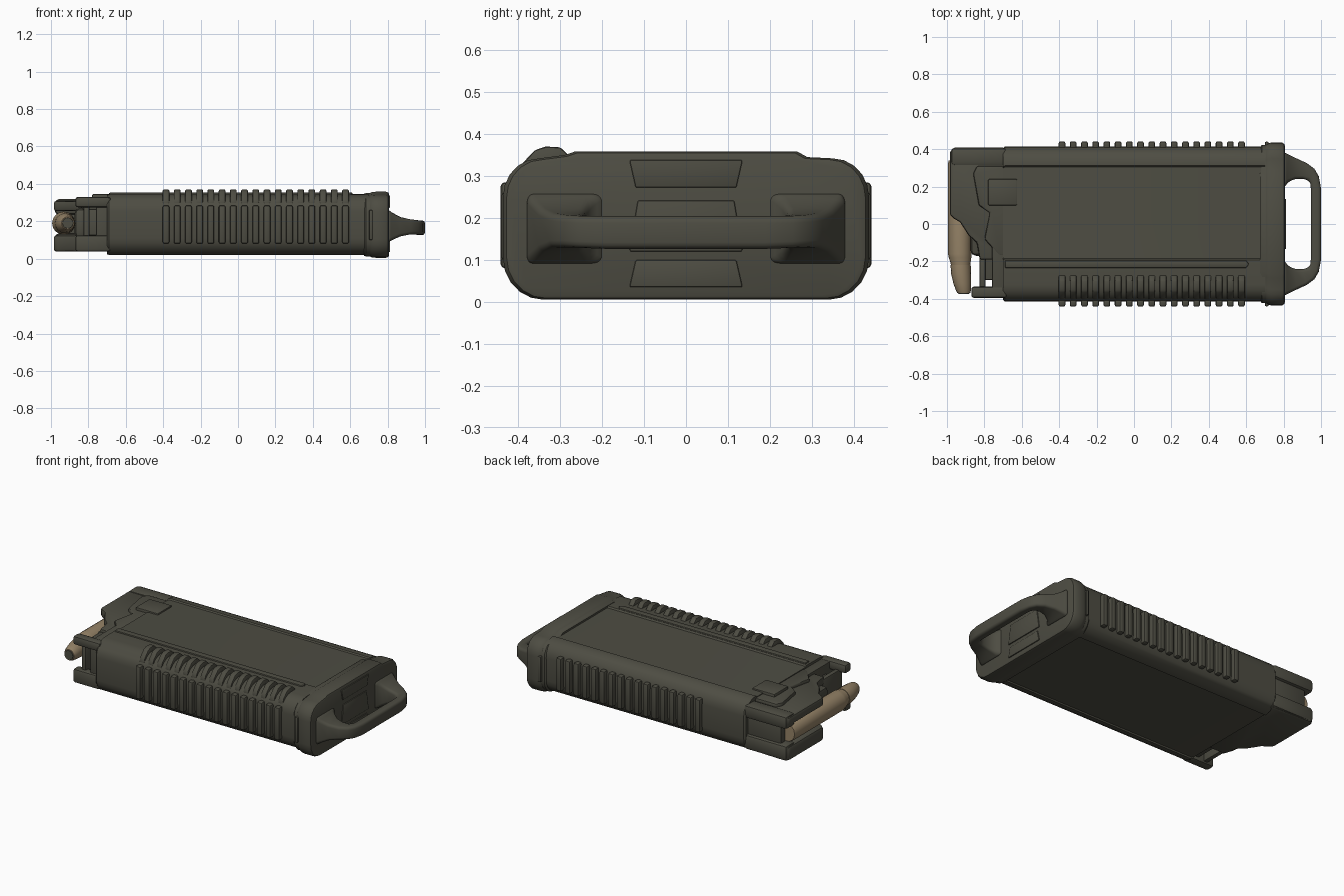
import bpy, bmesh, math


def material(name, rgb):
    m = bpy.data.materials.new(name)
    m.diffuse_color = (*rgb, 1)
    return m


OLIVE = material("dark olive", (0.075, 0.073, 0.055))
BRASS = material("tan brass", (0.30, 0.225, 0.135))


def loft(name, rings, mat=OLIVE, bevel=0.0, segments=2, angle=35):
    """Skin a row of closed rings, cap both ends and round the hard edges."""
    bm = bmesh.new()
    vs = [[bm.verts.new(p) for p in ring] for ring in rings]
    n = len(vs[0])
    for a, b in zip(vs, vs[1:]):
        for i in range(n):
            j = (i + 1) % n
            bm.faces.new((a[i], a[j], b[j], b[i]))
    bm.faces.new(vs[0][::-1])
    bm.faces.new(vs[-1])
    bmesh.ops.recalc_face_normals(bm, faces=bm.faces[:])
    if bevel:
        sharp = [e for e in bm.edges if e.calc_face_angle(0) > 0.5]
        bmesh.ops.bevel(bm, geom=sharp, offset=bevel, segments=segments,
                        profile=0.5, affect='EDGES', clamp_overlap=True)
    me = bpy.data.meshes.new(name)
    bm.to_mesh(me)
    bm.free()
    me.materials.append(mat)
    ob = bpy.data.objects.new(name, me)
    bpy.context.collection.objects.link(ob)
    bpy.ops.object.select_all(action='DESELECT')
    ob.select_set(True)
    bpy.context.view_layer.objects.active = ob
    bpy.ops.object.shade_smooth_by_angle(angle=math.radians(angle))
    return ob


def along_x(name, pts, x0, x1, **kw):
    return loft(name, [[(x, y, z) for y, z in pts] for x in (x0, x1)], **kw)


def along_z(name, pts, z0, z1, **kw):
    return loft(name, [[(x, y, z) for x, y in pts] for z in (z0, z1)], **kw)


def box(name, x0, x1, y0, y1, z0, z1, bevel=0.008, **kw):
    return along_z(name, [(x0, y0), (x1, y0), (x1, y1), (x0, y1)], z0, z1, bevel=bevel, **kw)


def corner(cy, cz, ry, rz, a0, steps=5):
    """Quarter ellipse of profile points starting at angle a0."""
    return [(cy + ry * math.cos(math.radians(a0 + 90 * i / steps)),
             cz + rz * math.sin(math.radians(a0 + 90 * i / steps))) for i in range(steps + 1)]


# Main casing: rounded section with shallow recessed top and bottom panels
section = (corner(0.325, 0.25, 0.09, 0.093, 0)
           + [(0.312, 0.343), (0.305, 0.336), (-0.185, 0.336), (-0.192, 0.345)]
           + corner(-0.325, 0.25, 0.09, 0.093, 90)
           + corner(-0.325, 0.11, 0.09, 0.09, 180)
           + [(-0.322, 0.02), (-0.316, 0.027), (0.316, 0.027), (0.322, 0.02)]
           + corner(0.325, 0.11, 0.09, 0.09, 270))
loft("casing", [[(x, y * s, 0.18 + (z - 0.18) * s) for y, z in section]
                for x, s in ((-0.70, 0.98), (-0.69, 1), (0.70, 1))])

# Long guide rail on the top face
along_z("guide_rail", [(-0.69, -0.235), (0.60, -0.235), (0.615, -0.215), (0.60, -0.195),
                       (-0.69, -0.195)], 0.335, 0.353, bevel=0.006)

# Grip ribs on both sides and over the front top edge
for i in range(17):
    x = -0.385 + i * 0.06
    for side, y0, y1 in (("front", -0.442, -0.40), ("back", 0.40, 0.442)):
        box(f"{side}_grip_rib_{i}", x - 0.018, x + 0.018, y0, y1, 0.08, 0.285, bevel=0.01)
    along_x(f"top_grip_rib_{i}", [(-0.405, 0.295), (-0.395, 0.325), (-0.36, 0.362), (-0.335, 0.37),
                                  (-0.30, 0.369), (-0.265, 0.335), (-0.35, 0.30)],
            x - 0.018, x + 0.018, bevel=0.007)

# Base plate with its stepped collar and rim
plate = (corner(0.345, 0.25, 0.085, 0.092, 0) + [(0.285, 0.345), (0.262, 0.358), (-0.262, 0.358)]
         + [(-0.285, 0.350)] + corner(-0.345, 0.25, 0.085, 0.092, 90)
         + corner(-0.335, 0.105, 0.095, 0.1, 180) + corner(0.335, 0.105, 0.095, 0.1, 270))


def plate_ring(x, s, t):
    return [(x, y * s, 0.18 + (z - 0.18) * t) for y, z in plate]


loft("base_collar", [plate_ring(x, s, t) for x, s, t in
                     ((0.675, 0.96, 0.94), (0.685, 0.985, 0.965), (0.71, 0.985, 0.965))])
loft("base_plate", [plate_ring(x, s, t) for x, s, t in
                    ((0.705, 0.985, 0.96), (0.715, 1, 0.99), (0.735, 1.015, 1), (0.79, 1.015, 1),
                     (0.803, 0.995, 0.98), (0.807, 0.97, 0.94))])
box("base_catch", 0.70, 0.72, -0.44, 0.44, 0.10, 0.26, bevel=0.006)

# Raised panels on the end face
for name, z0, z1, w0, w1 in (("upper_end_panel", 0.272, 0.338, 0.12, 0.135),
                             ("lower_end_panel", 0.035, 0.100, 0.135, 0.12),
                             ("middle_end_panel", 0.120, 0.242, 0.135, 0.115)):
    along_x(name, [(-w0, z0), (w0, z0), (w1, z1), (-w1, z1)], 0.80, 0.813, bevel=0.004)

# Pull loop: flared feet narrowing into a rounded bar (inner xy, outer xy, low z, high z)
half = [(0.80, 0.19, 0.80, 0.385, 0.085, 0.265), (0.825, 0.225, 0.825, 0.372, 0.10, 0.245),
        (0.86, 0.24, 0.87, 0.35, 0.12, 0.222), (0.90, 0.242, 0.925, 0.325, 0.13, 0.21),
        (0.932, 0.235, 0.965, 0.295, 0.13, 0.206), (0.943, 0.215, 0.988, 0.255, 0.128, 0.204),
        (0.946, 0.18, 1.0, 0.19, 0.126, 0.204)]
full = half + [(a, -b, c, -d, e, f) for a, b, c, d, e, f in reversed(half)]
loft("pull_loop", [[(a, b, e), (c, d, e), (c, d, f), (a, b, f)] for a, b, c, d, e, f in full],
     bevel=0.016, segments=3, angle=50)

# Feed end: upper and lower lips sharing one outline
lip = [(-0.68, 0.395), (-0.965, 0.405), (-0.985, 0.385), (-0.985, 0.05), (-0.965, 0.03),
       (-0.93, 0.01), (-0.885, -0.06), (-0.84, -0.10), (-0.825, -0.19), (-0.68, -0.19)]
along_z("upper_feed_lip", lip, 0.255, 0.308, bevel=0.012)
along_z("lower_feed_lip", lip, 0.038, 0.125, bevel=0.02)

# Feed end: back wall with a set-back middle band
box("back_wall_middle", -0.93, -0.68, 0.345, 0.388, 0.10, 0.28)
box("back_wall_upper", -0.98, -0.68, 0.31, 0.408, 0.235, 0.318, bevel=0.022)
box("back_wall_lower", -0.98, -0.68, 0.31, 0.408, 0.04, 0.135, bevel=0.022)

# Feed end: front rails and cross bars
box("front_upper_rail", -0.87, -0.68, -0.395, -0.335, 0.275, 0.33, bevel=0.014)
box("front_lower_rail", -0.87, -0.68, -0.395, -0.335, 0.038, 0.125, bevel=0.014)
box("rail_bridge", -0.76, -0.68, -0.38, 0.30, 0.06, 0.325)
box("front_cross_bar", -0.825, -0.795, -0.37, -0.17, 0.05, 0.29)
box("follower", -0.80, -0.68, -0.30, 0.34, 0.125, 0.265)

# Raised lip ramp and locking catch on top
along_z("lip_ramp", [(-0.68, 0.31), (-0.84, 0.31), (-0.86, 0.27), (-0.83, 0.10), (-0.77, 0.06),
                     (-0.80, -0.08), (-0.72, -0.17), (-0.68, -0.17)], 0.29, 0.328, bevel=0.01)
box("locking_catch", -0.78, -0.625, 0.10, 0.24, 0.30, 0.345, bevel=0.006)


# Cartridge: turned profile running from the back wall toward the front (y, radius, x shift)
def turned(name, stations, mat):
    loft(name, [[(-0.932 + dx + r * math.cos(a * math.pi / 8), y, 0.19 + r * math.sin(a * math.pi / 8))
                 for a in range(16)] for y, r, dx in stations], mat=mat)


turned("cartridge_case", [(0.34, 0.058, 0), (0.325, 0.062, 0), (-0.16, 0.062, 0), (-0.18, 0.06, 0.002),
                          (-0.225, 0.05, 0.006), (-0.235, 0.05, 0.007)], BRASS)
turned("cartridge_bullet", [(-0.22, 0.054, 0.005), (-0.27, 0.053, 0.008), (-0.32, 0.047, 0.014),
                            (-0.355, 0.040, 0.02), (-0.37, 0.034, 0.022)], BRASS)
turned("cartridge_tip", [(-0.365, 0.032, 0.022), (-0.374, 0.028, 0.022)], OLIVE)

# Second cartridge behind the first, seen between the lips
box("inner_cartridge_cover", -0.875, -0.80, -0.17, 0.34, 0.11, 0.27, bevel=0.03)
